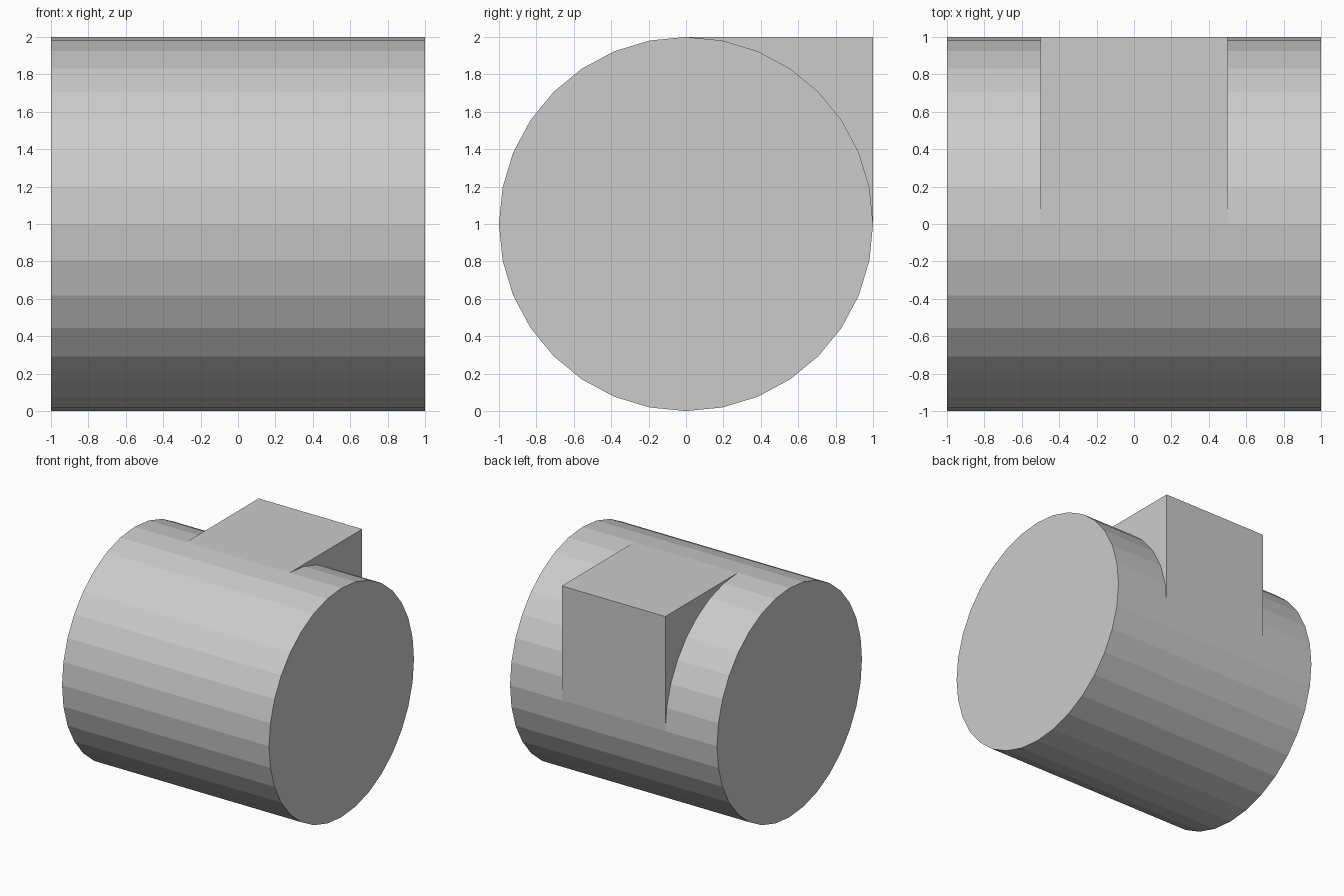
import bpy
from math import pi

if "Cube" in bpy.data.objects:
    bpy.data.objects.remove(bpy.data.objects["Cube"])

# Drum: 32-sided cylinder lying along x
bpy.ops.mesh.primitive_cylinder_add(vertices=32, radius=1, depth=2,
                                    location=(0, 0, 1), rotation=(0, pi / 2, 0))
bpy.context.object.name = "drum"

# Block: unit cube filling the upper back corner, flush with the drum's top and back
bpy.ops.mesh.primitive_cube_add(size=1, location=(0, 0.5, 1.5))
bpy.context.object.name = "corner_block"
